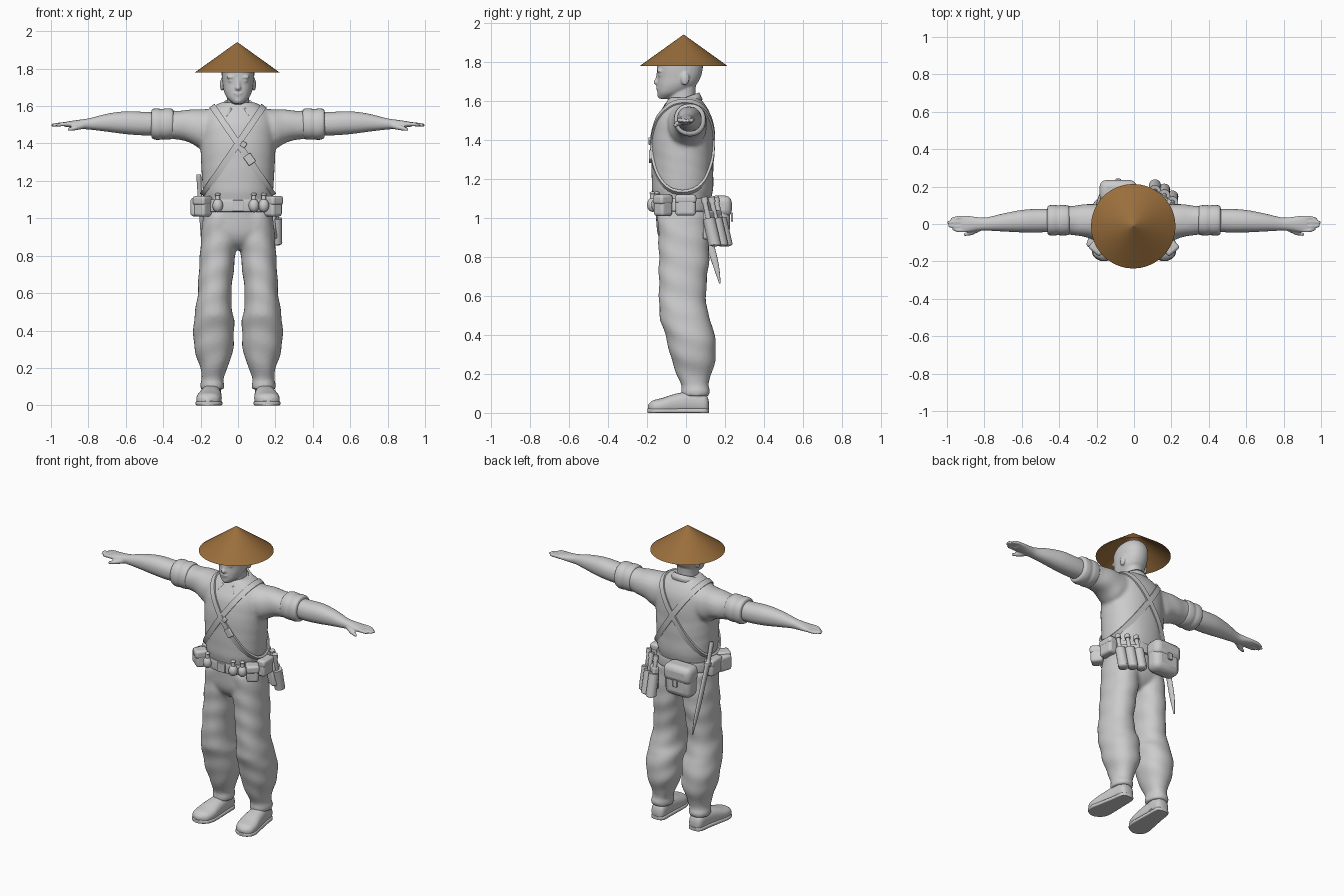
import bpy, bmesh, math
from mathutils import Vector, Matrix
from mathutils.bvhtree import BVHTree


def material(name, col):
    m = bpy.data.materials.new(name)
    m.diffuse_color = (*col, 1)
    return m


GREY = material("plain grey", (0.6, 0.6, 0.6))
STRAW = material("straw brown", (0.32, 0.155, 0.045))


def loft(bm, axis, rows, n=28, p=2.2, folds=0.0, steps=4):
    """Closed smooth body from rows (position, centre1, centre2, radius1, radius2)."""
    fine = []
    for i in range(len(rows) - 1):
        a, b, c, d = (rows[max(0, min(len(rows) - 1, i + k))] for k in (-1, 0, 1, 2))
        for s in range(steps):
            t = s / steps
            fine.append([0.5 * (2 * q + (r - o) * t + (2 * o - 5 * q + 4 * r - u) * t * t
                         + (3 * q - o - 3 * r + u) * t ** 3) for o, q, r, u in zip(a, b, c, d)])
    fine.append(rows[-1])
    rings = []
    for t, c1, c2, r1, r2 in fine:
        ring = []
        for k in range(n):
            a = 2 * math.pi * k / n
            ca, sa = math.cos(a), math.sin(a)
            f = 1 + folds * math.sin(t * 48 + 2.2 * math.sin(a) + 1.5 * ca)
            u = c1 + f * r1 * math.copysign(abs(ca) ** (2 / p), ca)
            v = c2 + f * r2 * math.copysign(abs(sa) ** (2 / p), sa)
            ring.append(bm.verts.new({'x': (t, u, v), 'y': (u, t, v), 'z': (u, v, t)}[axis]))
        rings.append(ring)
    for A, B in zip(rings, rings[1:]):
        for k in range(n):
            bm.faces.new((A[k], A[(k + 1) % n], B[(k + 1) % n], B[k]))
    bm.faces.new(rings[0])
    bm.faces.new(rings[-1])


def ball(bm, loc, size):
    bmesh.ops.create_uvsphere(bm, u_segments=20, v_segments=12, radius=1,
                              matrix=Matrix.Translation(loc) @ Matrix.Diagonal((*size, 1)))


def rod(bm, a, b, r1, r2):
    a, b = Vector(a), Vector(b)
    m = Matrix.Translation((a + b) / 2) @ (b - a).to_track_quat('Z', 'Y').to_matrix().to_4x4()
    bmesh.ops.create_cone(bm, cap_ends=True, segments=18, radius1=r1, radius2=r2,
                          depth=(b - a).length, matrix=m)


def finish(bm, name, mat=GREY, mirror=False, voxel=0, smooth=0, bevel=0, solid=0):
    bmesh.ops.recalc_face_normals(bm, faces=bm.faces)
    me = bpy.data.meshes.new(name)
    bm.to_mesh(me)
    bm.free()
    ob = bpy.data.objects.new(name, me)
    bpy.context.collection.objects.link(ob)
    me.materials.append(mat)
    bpy.ops.object.select_all(action='DESELECT')
    ob.select_set(True)
    bpy.context.view_layer.objects.active = ob
    bpy.ops.object.shade_smooth_by_angle(angle=math.radians(45))
    if solid:
        ob.modifiers.new("thickness", 'SOLIDIFY').thickness = solid
    if bevel:
        b = ob.modifiers.new("rounding", 'BEVEL')
        b.width, b.segments = bevel, 3
    if mirror:
        ob.modifiers.new("mirror", 'MIRROR').use_mirror_merge = False
    if voxel:
        r = ob.modifiers.new("blend", 'REMESH')
        r.mode, r.voxel_size, r.use_smooth_shade = 'VOXEL', voxel, True
    if smooth:
        s = ob.modifiers.new("soften", 'SMOOTH')
        s.factor, s.iterations = 0.5, smooth
    return ob


def box(name, loc, size, turn=0, bevel=0.012, mirror=False, tilt=0):
    bm = bmesh.new()
    m = (Matrix.Translation(loc) @ Matrix.Rotation(math.radians(turn), 4, 'Z')
         @ Matrix.Rotation(math.radians(tilt), 4, 'Y') @ Matrix.Diagonal((*size, 1)))
    bmesh.ops.create_cube(bm, size=1, matrix=m)
    return finish(bm, name, mirror=mirror, bevel=bevel)


# Conical straw hat, open underneath
bm = bmesh.new()
bmesh.ops.create_cone(bm, cap_ends=False, segments=36, radius1=0.226, radius2=0.0005, depth=0.162,
                      matrix=Matrix.Translation((-0.004, -0.012, 1.861)))
finish(bm, "straw_hat", STRAW)

# Head with neck and facial features
bm = bmesh.new()
loft(bm, 'z', [(1.612, 0, -.108, .022, .03), (1.64, 0, -.08, .056, .066), (1.68, 0, -.05, .076, .098),
               (1.72, 0, -.036, .083, .110), (1.76, 0, -.032, .087, .117), (1.80, 0, -.03, .087, .117),
               (1.84, 0, -.025, .073, .095), (1.865, 0, -.02, .045, .06), (1.875, 0, -.02, .01, .015)])
loft(bm, 'z', [(1.54, 0, -.015, .07, .07), (1.62, 0, -.02, .06, .068), (1.72, 0, -.012, .06, .066)])
ball(bm, (0, -.150, 1.697), (.016, .018, .014))
rod(bm, (0, -.147, 1.70), (0, -.14, 1.752), .013, .009)
ball(bm, (0, -.142, 1.668), (.026, .012, .006))
ball(bm, (0, -.140, 1.657), (.021, .011, .006))
ball(bm, (0, -.128, 1.632), (.026, .02, .018))
for s in (-1, 1):
    ball(bm, (s * .036, -.134, 1.755), (.028, .016, .008))
    ball(bm, (s * .034, -.130, 1.735), (.018, .014, .009))
    ball(bm, (s * .086, -.005, 1.715), (.011, .022, .034))
finish(bm, "head", voxel=.006, smooth=3)

# Shirt: torso and upper sleeves blended together
bm = bmesh.new()
loft(bm, 'z', [(1.05, 0, -.022, .180, .140), (1.10, 0, -.018, .180, .148), (1.15, 0, -.018, .188, .157),
               (1.25, 0, -.018, .194, .159), (1.35, 0, -.018, .199, .159), (1.44, 0, -.015, .199, .155),
               (1.51, 0, -.01, .195, .143), (1.56, 0, -.006, .175, .118), (1.595, 0, -.006, .135, .095),
               (1.62, 0, -.008, .09, .077)], n=40, folds=.006)
loft(bm, 'x', [(.08, .005, 1.49, .09, .095), (.18, .008, 1.478, .1, .108), (.25, .015, 1.49, .09, .09),
               (.31, .02, 1.498, .08, .079), (.38, .02, 1.503, .074, .073)], folds=.025)
shirt = finish(bm, "shirt", mirror=True, voxel=.011, smooth=5)

# Rolled sleeve cuffs
bm = bmesh.new()
loft(bm, 'x', [(.345, .02, 1.505, .066, .066), (.352, .02, 1.505, .078, .08), (.385, .02, 1.504, .082, .084),
               (.405, .02, 1.503, .079, .081), (.43, .02, 1.503, .082, .084), (.457, .02, 1.505, .078, .079),
               (.464, .02, 1.505, .062, .062)])
finish(bm, "rolled_cuff", mirror=True)

# Forearms, palms and fingers
bm = bmesh.new()
loft(bm, 'x', [(.40, .02, 1.505, .058, .06), (.5, .018, 1.506, .063, .063), (.6, .015, 1.511, .06, .061),
               (.7, .008, 1.511, .048, .048), (.79, .0, 1.505, .035, .031), (.84, .0, 1.503, .037, .025),
               (.89, .0, 1.503, .044, .018), (.925, .0, 1.502, .042, .013)])
for y, tip in ((-.034, .972), (-.012, .995), (.011, 1.0), (.033, .98)):
    loft(bm, 'x', [(.89, y, 1.503, .011, .012), (.94, y, 1.503, .0105, .011),
                   (tip - .012, y * .85, 1.498, .009, .009), (tip, y * .85, 1.497, .004, .004)], n=10)
rod(bm, (.825, -.02, 1.497), (.875, -.05, 1.482), .018, .013)
rod(bm, (.87, -.047, 1.483), (.91, -.058, 1.474), .013, .008)
finish(bm, "forearm_and_hand", mirror=True, voxel=.006, smooth=2)

# Turned-down collar
bm = bmesh.new()
top, low = [], []
for k in range(25):
    a = math.radians(-155 + 310 * k / 24)
    f = (1 - math.cos(a)) / 2
    g = max(0, f - .6) / .4
    top.append(bm.verts.new((math.sin(a) * .077, -.015 + math.cos(a) * .083 - g * .02, 1.645 - .06 * f)))
    low.append(bm.verts.new((math.sin(a) * (.108 + g * .05), -.012 + math.cos(a) * .098 - g * .035,
                             1.607 - .03 * f - .045 * g)))
for k in range(24):
    bm.faces.new((top[k], top[k + 1], low[k + 1], low[k]))
finish(bm, "collar", solid=.01)

# Baggy trousers
bm = bmesh.new()
loft(bm, 'z', [(1.09, 0, -.02, .178, .138), (1.0, 0, -.016, .188, .138), (.92, 0, -.012, .192, .134),
               (.87, 0, -.012, .15, .11), (.835, 0, -.01, .07, .07)], n=40)
loft(bm, 'z', [(1.02, .09, -.016, .095, .13), (.9, .1, -.012, .098, .13), (.8, .109, -.01, .095, .13),
               (.7, .118, -.015, .093, .125), (.6, .125, -.018, .09, .121), (.5, .130, -.01, .1, .126),
               (.44, .128, .01, .109, .129), (.36, .131, .028, .108, .124), (.28, .128, .038, .1, .115),
               (.2, .13, .041, .072, .09), (.14, .135, .045, .058, .07), (.115, .137, .048, .064, .074),
               (.085, .138, .048, .062, .07)], folds=.022)
finish(bm, "trousers", mirror=True, voxel=.011, smooth=5)

# Shoes with ankles and soles
bm = bmesh.new()
loft(bm, 'y', [(.117, .138, .035, .02, .025), (.1, .138, .045, .044, .05), (.03, .142, .052, .051, .058),
               (-.05, .148, .045, .06, .054), (-.12, .155, .035, .067, .042), (-.17, .16, .03, .055, .034),
               (-.194, .162, .028, .018, .015)], p=2.4)
loft(bm, 'z', [(.03, .14, .045, .048, .06), (.14, .137, .047, .048, .06)])
loft(bm, 'y', [(.119, .138, .01, .02, .012), (.1, .138, .01, .047, .014), (.03, .142, .01, .055, .014),
               (-.06, .149, .01, .065, .014), (-.13, .156, .01, .071, .014), (-.175, .16, .01, .055, .014),
               (-.198, .162, .01, .018, .012)], p=4)
for v in bm.verts:
    v.co.z = max(v.co.z, 0)
finish(bm, "shoe", mirror=True)

# Crossed shoulder straps laid over the shirt
bpy.context.view_layer.update()
tree = BVHTree.FromObject(shirt, bpy.context.evaluated_depsgraph_get())
for side, name in ((1, "strap_left"), (-1, "strap_right")):
    mid, e1 = Vector((side * .01, -.015, 1.385)), Vector((side * .295, 0, -.43)).normalized()
    e2 = Vector((0, 1, 0))
    across = e1.cross(e2) * .017
    bm, rings = bmesh.new(), []
    for k in range(72):
        a = 2 * math.pi * k / 72
        d = e1 * math.cos(a) + e2 * math.sin(a)
        hit = tree.ray_cast(mid + d * .6, -d)[0]
        if hit:
            rings.append([bm.verts.new(hit + d * o + across * w)
                          for o, w in ((-.006, -1), (.009, -1), (.009, 1), (-.006, 1))])
    for A, B in zip(rings, rings[1:] + rings[:1]):
        for j in range(4):
            bm.faces.new((A[j], A[(j + 1) % 4], B[(j + 1) % 4], B[j]))
    finish(bm, name)
box("strap_buckle", (.062, -.183, 1.315), (.045, .014, .055), tilt=-35, bevel=.005)
box("strap_clip", (.03, -.186, 1.395), (.03, .014, .03), tilt=35, bevel=.004)

# Belt and buckle
bm = bmesh.new()
loft(bm, 'z', [(1.035, 0, -.018, .185, .148), (1.04, 0, -.018, .194, .157), (1.095, 0, -.018, .192, .157),
               (1.1, 0, -.018, .183, .148)], n=44)
finish(bm, "belt")
box("belt_buckle", (0, -.176, 1.067), (.06, .012, .06), bevel=.004)

# Belt pouches with flaps
box("corner_pouch", (.188, -.118, 1.062), (.075, .075, .105), 40, .016, True)
box("corner_pouch_flap", (.190, -.120, 1.095), (.08, .08, .05), 40, .014, True)
box("side_pouch", (.2, -.002, 1.065), (.06, .105, .105), 0, .016, True)
box("side_pouch_flap", (.2, -.002, 1.098), (.066, .11, .045), 0, .014, True)
box("right_front_pouch", (-.215, -.085, 1.06), (.06, .09, .1), -20, .016)
box("back_bag", (-.085, .172, 1.01), (.19, .11, .2), 0, .04)
box("back_bag_flap", (-.085, .176, 1.06), (.198, .118, .11), 0, .035)
box("back_bag_clasp", (-.085, .236, 1.005), (.03, .012, .045), 0, .004)

# Round grenades on the belt front
bm = bmesh.new()
for x, y in ((-.108, -.165), (.085, -.172), (.138, -.15)):
    ball(bm, (x, y, 1.068), (.028, .028, .036))
    rod(bm, (x, y, 1.095), (x, y, 1.13), .013, .011)
    ball(bm, (x, y, 1.128), (.015, .015, .008))
finish(bm, "belt_grenades")

# Hanging carrier with three tubes and stick handles
bm = bmesh.new()
for x, y in ((.112, .185), (.162, .162), (.205, .125)):
    rod(bm, (x, y + .022, .865), (x, y - .008, 1.0), .032, .031)
    ball(bm, (x, y + .022, .868), (.032, .032, .014))
    rod(bm, (x, y - .008, .99), (x, y - .03, 1.09), .013, .013)
    rod(bm, (x, y - .027, 1.08), (x, y - .033, 1.108), .018, .017)
finish(bm, "stick_grenade_carrier")
box("carrier_back", (.15, .135, .965), (.13, .04, .15), -35, .012)

# Long knife hanging behind the right hip
bm = bmesh.new()
loft(bm, 'z', [(1.235, -.21, .03, .010, .012), (1.22, -.209, .032, .013, .016), (1.12, -.204, .055, .012, .014),
               (1.11, -.203, .058, .02, .026), (1.095, -.202, .062, .02, .026), (1.085, -.2, .065, .013, .02),
               (.85, -.184, .128, .011, .02), (.75, -.176, .155, .008, .015), (.665, -.17, .174, .003, .004)], n=16)
finish(bm, "long_knife")
